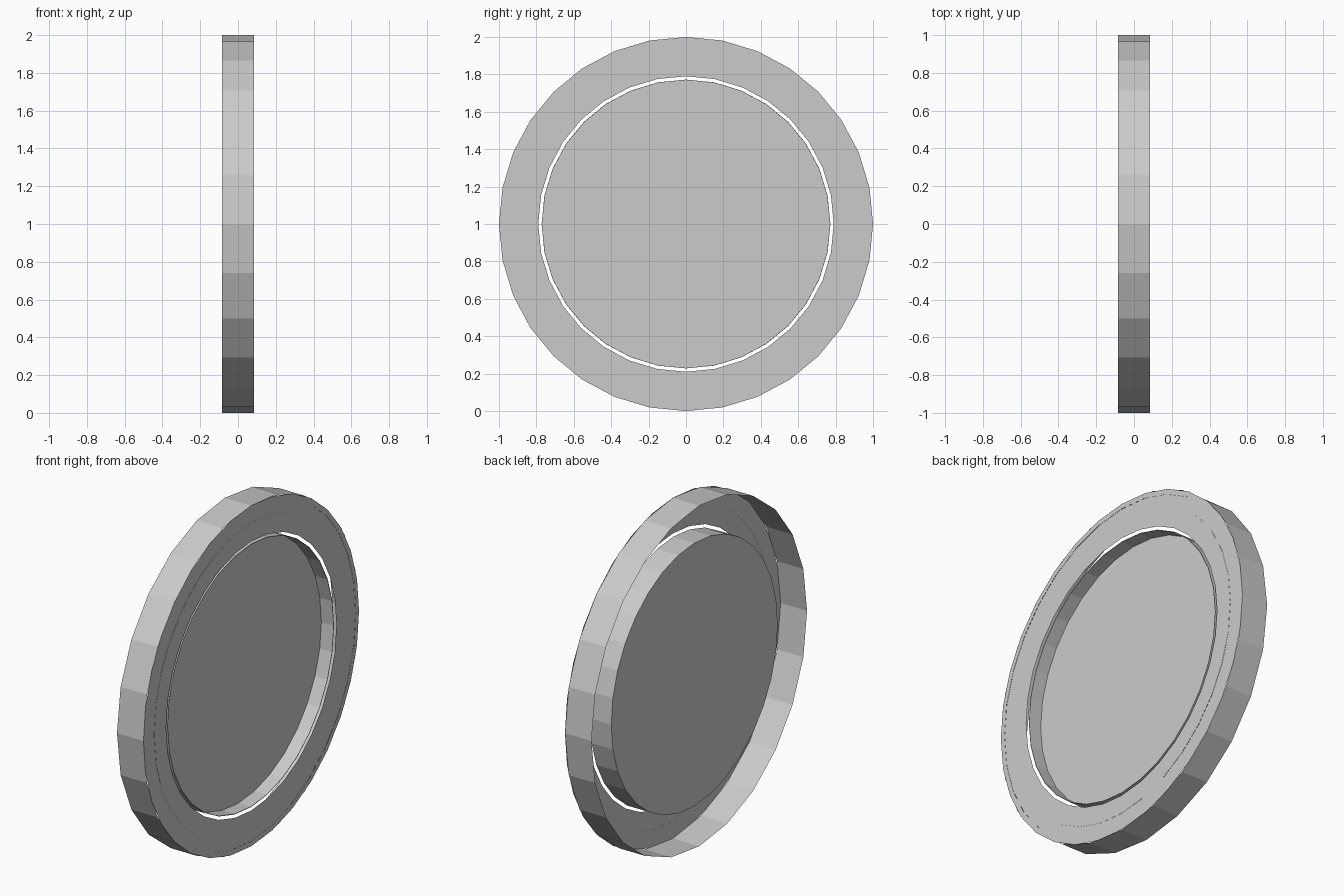
import bpy, bmesh, math

if "Cube" in bpy.data.objects:
    bpy.data.objects.remove(bpy.data.objects["Cube"])

X_BACK, X_FRONT = -0.086, 0.086


def revolve(name, profile, sides):
    """Spin a profile of (x, radius) points about the x axis; radius 0 closes with a cap."""
    bm = bmesh.new()
    rings = []
    for x, r in profile:
        ring = []
        for i in range(sides):
            a = 2 * math.pi * i / sides
            ring.append(bm.verts.new((x, r * math.sin(a), 1 + r * math.cos(a))))
            if r == 0:
                break
        rings.append(ring)
    for a, b in zip(rings, rings[1:]):
        if len(a) == 1:
            bm.faces.new(b)
        elif len(b) == 1:
            bm.faces.new(a)
        else:
            for i in range(sides):
                j = (i + 1) % sides
                bm.faces.new((a[i], a[j], b[j], b[i]))
    # centre points of caps are not part of any face
    bmesh.ops.delete(bm, geom=[v for v in bm.verts if not v.link_faces], context='VERTS')
    bmesh.ops.recalc_face_normals(bm, faces=bm.faces)
    mesh = bpy.data.meshes.new(name)
    bm.to_mesh(mesh)
    bm.free()
    ob = bpy.data.objects.new(name, mesh)
    bpy.context.collection.objects.link(ob)
    return ob


# outer hoop, open towards the back
revolve("outer_wall", [(X_BACK, 1.0), (X_FRONT - 0.001, 1.0)], 24)

# flat face ring, in three concentric bands
bands = [("inner_band", 0.79, 0.90, 0.0), ("middle_band", 0.90, 0.97, 0.001),
         ("rim_band", 0.97, 1.0, 0.0)]
for name, r0, r1, drop in bands:
    revolve(name, [(X_FRONT - drop, r0), (X_FRONT - drop, r1)], 32)

# centre pan: thin wall rising to the face ring, with a solid floor
revolve("centre_pan", [(-0.055, 0), (-0.055, 0.772), (X_FRONT - 0.003, 0.772),
                       (X_FRONT - 0.003, 0.769), (0.003, 0.769), (0.003, 0)], 32)
